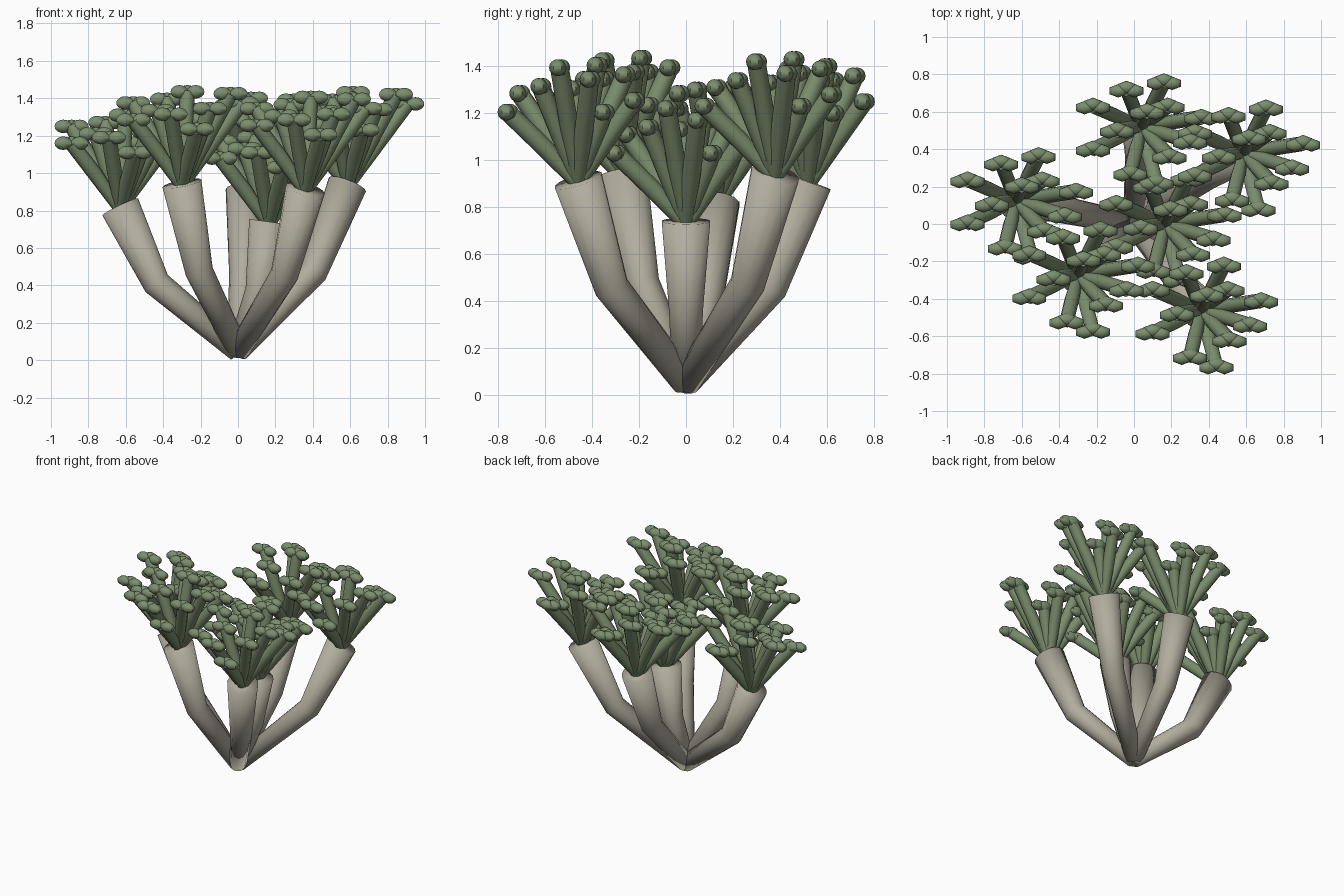
import bpy, bmesh, math
from mathutils import Vector, Matrix

if "Cube" in bpy.data.objects:
    bpy.data.objects.remove(bpy.data.objects["Cube"])


def material(name, rgb):
    m = bpy.data.materials.new(name)
    m.diffuse_color = (*rgb, 1)
    m.use_nodes = True
    m.node_tree.nodes["Principled BSDF"].inputs["Base Color"].default_value = m.diffuse_color
    return m


BARK = material("bark", (0.44, 0.415, 0.34))
GREEN = material("green", (0.20, 0.27, 0.155))


def finish(bm, name, mat, angle):
    bmesh.ops.recalc_face_normals(bm, faces=bm.faces)
    me = bpy.data.meshes.new(name)
    bm.to_mesh(me)
    bm.free()
    ob = bpy.data.objects.new(name, me)
    bpy.context.collection.objects.link(ob)
    me.materials.append(mat)
    bpy.ops.object.select_all(action='DESELECT')
    ob.select_set(True)
    bpy.context.view_layer.objects.active = ob
    bpy.ops.object.shade_smooth_by_angle(angle=math.radians(angle))
    return ob


def tube(bm, points, radii, sides):
    """Capped tapered tube along a path."""
    points = [Vector(p) for p in points]
    rings = []
    for i, (p, r) in enumerate(zip(points, radii)):
        before = (p - points[i - 1]).normalized() if i else Vector()
        after = (points[i + 1] - p).normalized() if i + 1 < len(points) else Vector()
        d = (before + after).normalized()
        side = Vector((0, 1, 0)).cross(d).normalized()
        up = d.cross(side)
        rings.append([bm.verts.new(p + r * (side * math.cos(a) + up * math.sin(a)))
                      for a in (2 * math.pi * k / sides for k in range(sides))])
    for a, b in zip(rings, rings[1:]):
        for k in range(sides):
            n = (k + 1) % sides
            bm.faces.new((a[k], a[n], b[n], b[k]))
    bm.faces.new(rings[0])
    bm.faces.new(rings[-1])


# Branch ends
TOPS = [(0.585, 0.38, 0.94), (0.04, 0.52, 0.91), (-0.63, 0.125, 0.82),
        (-0.30, -0.27, 0.945), (0.36, -0.46, 0.915), (0.165, 0.0, 0.74)]

# Stalk tips relative to a branch end: outer ring, then inner ones
TIPS = [(.12, .24, .34), (.32, .05, .43), (.26, -.08, .48), (.08, -.30, .29),
        (-.06, -.25, .37), (-.26, -.12, .34), (-.26, .11, .43), (-.08, .20, .45),
        (.15, -.16, .40), (.14, .11, .29), (-.13, -.02, .39), (.03, .08, .49)]

# Three leaf blobs at each stalk tip
BLOBS = [(-.044, -.008, 0), (.044, -.008, 0), (0, .010, 0)]

for n, top in enumerate(TOPS, 1):
    t = Vector(top)
    # Bent branch
    bm = bmesh.new()
    bend = (t.x * 0.69, t.y * 0.69, t.z * 0.5)
    tube(bm, [(0, 0, 0.05), bend, t], [0.06, 0.075, 0.106], 14)
    finish(bm, f"branch_{n}", BARK, 180)

    # Fan of stalks
    bm = bmesh.new()
    for tip in TIPS:
        v = Vector(tip)
        tube(bm, [t - Vector((0, 0, 0.02)), t + v * 0.5, t + v], [0.028, 0.040, 0.040], 8)
    finish(bm, f"stalks_{n}", GREEN, 50)

    # Leaf blobs
    bm = bmesh.new()
    for tip in TIPS:
        for off in BLOBS:
            m = Matrix.Translation(t + Vector(tip) + Vector(off)) @ Matrix.Diagonal((.054, .036, .036, 1))
            bmesh.ops.create_uvsphere(bm, u_segments=6, v_segments=8, radius=1, matrix=m)
    finish(bm, f"leaves_{n}", GREEN, 62)
